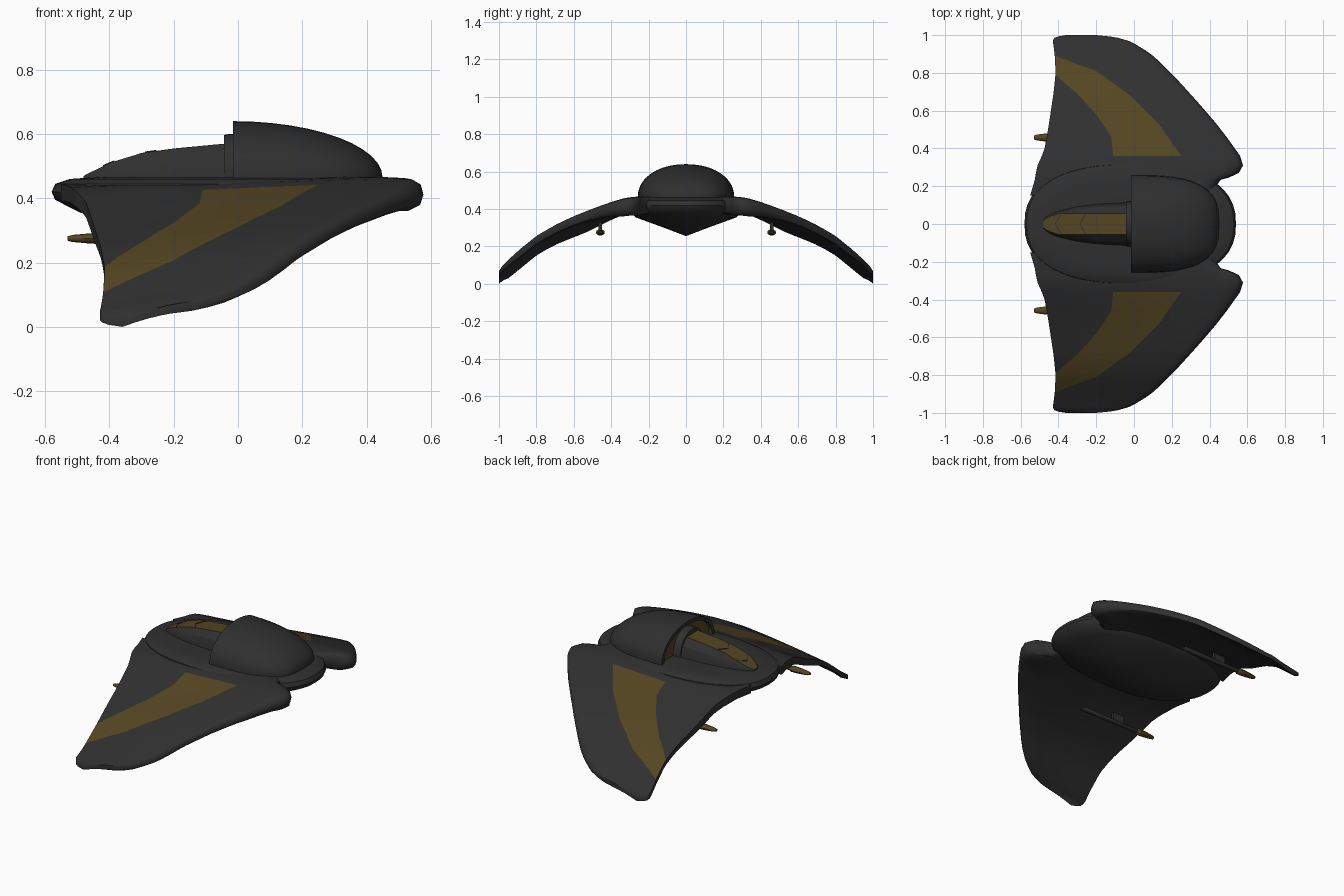
import bpy, bmesh, math

if "Cube" in bpy.data.objects:
    bpy.data.objects.remove(bpy.data.objects["Cube"])

def material(name, rgb):
    m = bpy.data.materials.new(name)
    m.diffuse_color = (*rgb, 1)
    m.use_nodes = True
    m.node_tree.nodes["Principled BSDF"].inputs["Base Color"].default_value = m.diffuse_color
    return m

DARK = material("charcoal", (0.029, 0.029, 0.029))
GOLD = material("dull gold", (0.088, 0.060, 0.016))

def lerp(table, v):
    """Piecewise linear lookup in a list of (key, value)."""
    if v <= table[0][0]:
        return table[0][1]
    for (a, p), (b, q) in zip(table, table[1:]):
        if v <= b:
            return p + (q - p) * (v - a) / (b - a)
    return table[-1][1]

def loft(name, rings, rule=lambda i, j: 0, caps=(0, 0), mats=(DARK, GOLD), angle=40):
    """Skin closed rings of points; rule(row, column) picks the material."""
    bm = bmesh.new()
    vs = [[bm.verts.new(p) for p in r] for r in rings]
    n = len(rings[0])
    for i in range(len(vs) - 1):
        for j in range(n):
            k = (j + 1) % n
            bm.faces.new((vs[i][j], vs[i][k], vs[i + 1][k], vs[i + 1][j])).material_index = rule(i, j)
    bm.faces.new(vs[0]).material_index = caps[0]
    bm.faces.new(vs[-1]).material_index = caps[1]
    bmesh.ops.remove_doubles(bm, verts=bm.verts, dist=1e-4)
    bmesh.ops.recalc_face_normals(bm, faces=bm.faces)
    me = bpy.data.meshes.new(name)
    bm.to_mesh(me)
    bm.free()
    for m in mats:
        me.materials.append(m)
    for p in me.polygons:
        p.use_smooth = True
    me.set_sharp_from_angle(angle=math.radians(angle))
    ob = bpy.data.objects.new(name, me)
    bpy.context.collection.objects.link(ob)
    return ob

def spow(v, e):
    return math.copysign(abs(v) ** e, v)

# Hull: squarish elliptical disc with a conical belly
hull_profile = [(0, .467), (.75, .466), (.9, .46), (.98, .445), (1, .42),
                (.98, .395), (.84, .355), (.4, .304), (0, .255)]
angs = [2 * math.pi * k / 48 for k in range(48)]
loft("hull", [[(-.02 + .56 * r * spow(math.cos(a), 2 / 2.4),
                .32 * r * spow(math.sin(a), 2 / 2.4), z) for a in angs]
              for r, z in hull_profile])

# Wings: tables run from root to tip
LEAD = [(.15, .40), (.235, .46), (.245, .50), (.27, .555), (.31, .577), (.36, .562), (.5, .462),
        (.62, .36), (.77, .225), (.85, .145), (.9, .09), (.94, .03), (.97, -.03), (.99, -.1), (1, -.2)]
TRAIL = [(.15, -.55), (.2, -.53), (.3, -.515), (.39, -.475), (.5, -.455), (.7, -.425),
         (.8, -.415), (.9, -.42), (.97, -.43), (.99, -.42), (1, -.36)]
TOP = [(.15, .468), (.29, .467), (.34, .457), (.4, .439), (.5, .404), (.6, .364), (.7, .317), (.8, .258),
       (.89, .185), (.95, .13), (.98, .1), (1, .07)]
DROP = [(.15, .025), (.3, .035), (.55, .075), (.9, .077), (.95, .07), (1, .05)]
THICK = [(.15, .09), (.27, .105), (.34, .1), (.42, .075), (.6, .058), (.9, .05), (1, .03)]
REAR_THICK = [(.2, .05), (.5, .045), (.75, .03), (.95, .03), (1, .02)]
STRIPE_OUT = [(.36, .25), (.53, .13), (.68, -.02), (.81, -.2), (.89, -.42)]
STRIPE_IN = [(.36, -.11), (.46, -.12), (.58, -.2), (.69, -.3), (.79, -.42)]
SPANS = [.15, .235, .245, .27, .31, .34, .36, .40, .46, .53, .58, .63, .68, .69, .74, .79, .81,
         .85, .89, .92, .95, .97, .985, .993, 1.0]

def wing_ring(y, side):
    xl, xt = lerp(LEAD, y), lerp(TRAIL, y)
    t, drop, tt = lerp(THICK, y), lerp(DROP, y), lerp(REAR_THICK, y)
    xo = max(lerp(STRIPE_OUT, y), xt + .004)
    xi = max(lerp(STRIPE_IN, y), xt + .002)

    def top(x):
        s = max(0, (xl - x) / (xl - xt))
        return lerp(TOP, y) - drop * s ** 1.3

    def low(x):
        s = max(0, (xl - x) / (xl - xt))
        return top(x) - t + (t - tt) * s ** .7

    xs = [xl - .9 * t, (xl + xo) / 2, xo, (xo + xi) / 2, xi, (xi + xt) / 2, xt]
    pts = [(xl, top(xl) - .5 * t), (xl - .08 * t, top(xl) - .2 * t), (xl - .35 * t, top(xl) - .04 * t)]
    pts += [(x, top(x)) for x in xs]
    pts += [(x, low(x)) for x in (xt, xt + .25 * (xl - xt), xt + .5 * (xl - xt), xt + .75 * (xl - xt))]
    pts += [(xl - .4 * t, top(xl) - .97 * t), (xl - .1 * t, top(xl) - .82 * t)]
    return [(x, side * y, z) for x, z in pts]

def wing_paint(i, j):
    return 1 if j in (5, 6) and .355 < SPANS[i] < .885 else 0

for side, label in ((1, "left"), (-1, "right")):
    loft(label + "_wing", [wing_ring(y, side) for y in SPANS], wing_paint, angle=50)

    # Guns under the wings: barrel, gold tip and mount
    def tube(name, prof, mat):
        loft(name, [[(x, side * .458 + 1.4 * r * math.cos(a), .275 + r * math.sin(a))
                     for a in angs[::4]] for x, r in prof], mats=(mat, mat))
    tube(label + "_gun_barrel", [(-.43, .012), (0, .012), (.01, .007)], DARK)
    tube(label + "_gun_tip", [(-.53, .007), (-.515, .011), (-.47, .015), (-.44, .017),
                              (-.41, .017), (-.40, .010)], GOLD)
    loft(label + "_gun_mount", [[(x, side * .458 + dy, z) for x, dy in
                                 ((-.3, -.01), (-.3, .01), (-.22, .01), (-.22, -.01))]
                                for z in (.275, .335)])

# Canopy dome with a recessed gold rear face
def arch(x, w, h, n=20, base=.465, e=.95):
    pts = [(x, w * spow(math.cos(math.pi * k / n), e),
            base + h * abs(math.sin(math.pi * k / n)) ** e) for k in range(n + 1)]
    return [(x, w, base - .01)] + pts + [(x, -w, base - .01)]

dome = [arch(.005, .235, .152), arch(-.015, .235, .152)]
for k in range(13):
    a = math.pi / 2 * k / 12
    s = math.sin(a)
    dome.append(arch(-.015 + .465 * s, .258 * max(0, 1 - s ** 3) ** (1 / 3), .175 * math.cos(a)))
loft("canopy", dome, lambda i, j: 1 if i == 0 else 0, caps=(1, 0))

# Collar behind the canopy
loft("collar", [arch(.01, .12, .135), arch(-.03, .12, .135), arch(-.043, .116, .132)])

# Tapering spine with a gold top
SPINE = [(-.48, .02, .470), (-.465, .038, .478), (-.44, .053, .490), (-.4, .068, .510),
         (-.3, .092, .541), (-.2, .105, .555), (-.02, .115, .572)]

def spine_ring(x, w, z):
    g = min(.055, .8 * w)
    half = [(w, .455), (w, .468), ((w * 2 + g) / 3, .468 + (z - .468) * .6), (g, z)]
    return [(x, y, h) for y, h in half] + [(x, -y, h) for y, h in reversed(half)]

loft("spine", [spine_ring(*s) for s in SPINE], lambda i, j: 1 if j == 3 else 0, angle=25)

# Dark chevron lines on the spine
zs = [(s[0], s[2]) for s in SPINE]
for n, x0 in enumerate((-.42, -.29)):
    loft("spine_chevron_%d" % (n + 1),
         [[(x0 + dx + abs(y) * .6, y, lerp(zs, x0 + dx + abs(y) * .6) + dz)
           for dx, dz in ((0, -.004), (0, .003), (.006, .003), (.006, -.004))]
          for y in (-.05, 0, .05)])
